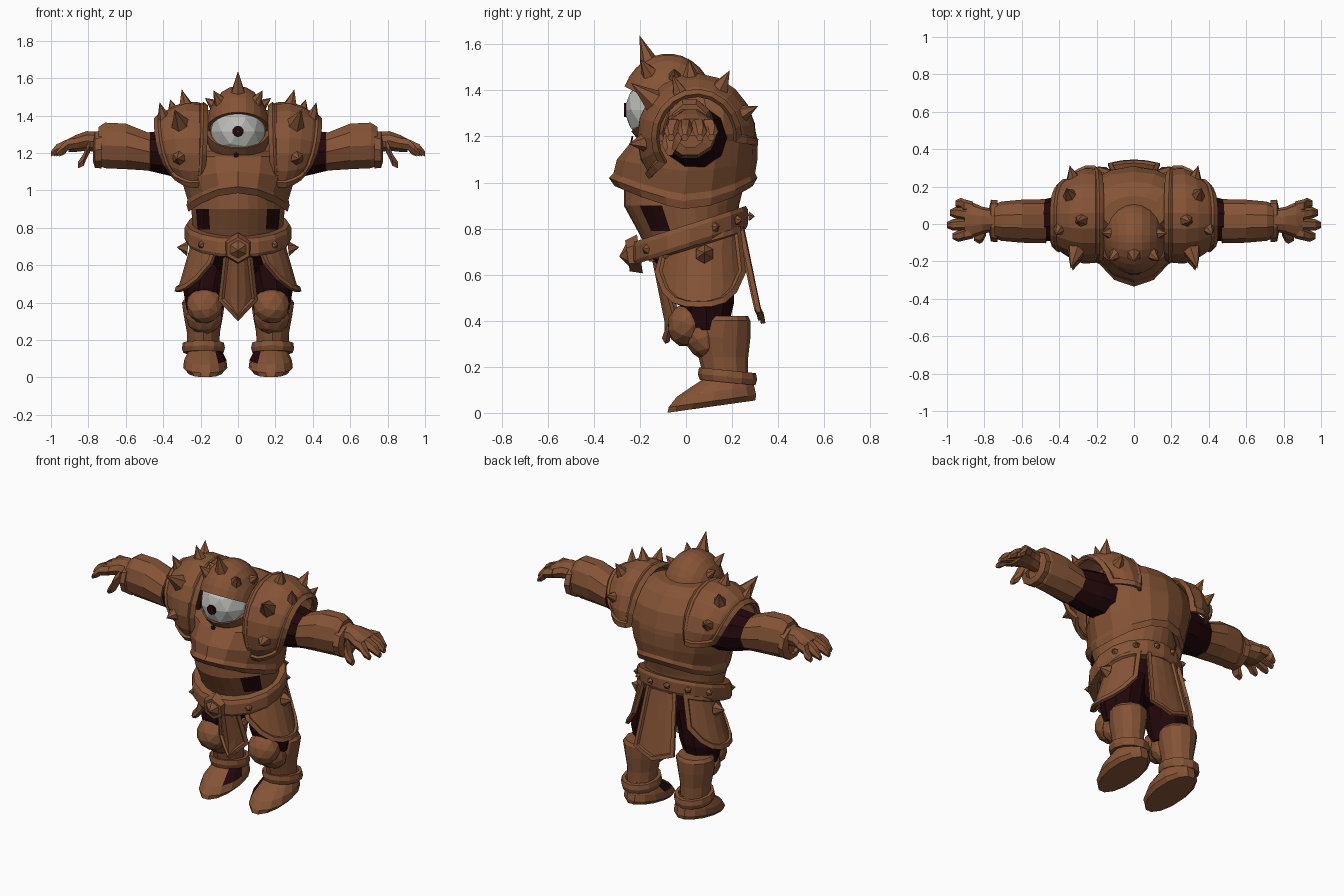
import bpy, bmesh, math
from mathutils import Vector, Matrix

cube = bpy.data.objects.get("Cube")
if cube:
    bpy.data.objects.remove(cube)


def material(name, rgb):
    m = bpy.data.materials.new(name)
    m.use_nodes = True
    m.diffuse_color = (*rgb, 1)
    m.node_tree.nodes["Principled BSDF"].inputs["Base Color"].default_value = (*rgb, 1)
    return m


BROWN = material("brown armour", (0.235, 0.088, 0.037))
DARK = material("dark cloth", (0.016, 0.002, 0.003))
WHITE = material("eye grey", (0.50, 0.50, 0.48))


def finish(bm, name, mats, mirror=False, solid=0, rule=None):
    if rule:
        for f in bm.faces:
            f.material_index = int(rule(f.calc_center_median()))
    me = bpy.data.meshes.new(name)
    bm.to_mesh(me)
    bm.free()
    ob = bpy.data.objects.new(name, me)
    bpy.context.collection.objects.link(ob)
    for m in mats:
        me.materials.append(m)
    if solid:
        mod = ob.modifiers.new("thickness", "SOLIDIFY")
        mod.thickness = abs(solid)
        mod.offset = math.copysign(1, solid)
    if mirror:
        ob.modifiers.new("mirror", "MIRROR").use_clip = False
    return ob


def zring(z, rx, yf, yb, cx=0, lift=0, tilt=0, p=1, n=16):
    """Horizontal ring: front may be pointed (p), lifted front and back, or tilted."""
    pts, mid, half = [], (yf + yb) / 2, (yb - yf) / 2
    for i in range(n):
        a = math.tau * i / n
        s = math.sin(a)
        y = mid + half * (s if s > 0 else -abs(s) ** p)
        pts.append(Vector((cx + rx * math.cos(a), y, z + lift * s * s + tilt * y)))
    return pts


def xring(x, y, z, ry, rz, n=10):
    return [Vector((x, y + ry * math.cos(math.tau * i / n), z + rz * math.sin(math.tau * i / n)))
            for i in range(n)]


def loft(name, rings, mat=BROWN, mirror=False, band=False, rule=None):
    bm = bmesh.new()
    rows = [[bm.verts.new(p) for p in r] for r in rings]
    n = len(rows[0])
    for a, b in zip(rows, rows[1:] + (rows[:1] if band else [])):
        for i in range(n):
            j = (i + 1) % n
            bm.faces.new((a[i], a[j], b[j], b[i]))
    if not band:
        bm.faces.new(rows[0][::-1])
        bm.faces.new(rows[-1])
    bmesh.ops.recalc_face_normals(bm, faces=bm.faces[:])
    mats = [mat, DARK] if rule else [mat]
    return finish(bm, name, mats, mirror, rule=rule)


def sheet(name, func, nu, nv, outward, mirror=False, rim=0.025):
    """Curved armour plate with a raised border."""
    bm = bmesh.new()
    g = [[bm.verts.new(func(i / nu, j / nv)) for j in range(nv + 1)] for i in range(nu + 1)]
    for i in range(nu):
        for j in range(nv):
            bm.faces.new((g[i][j], g[i + 1][j], g[i + 1][j + 1], g[i][j + 1]))
    bm.normal_update()
    if sum((f.normal * f.calc_area() for f in bm.faces), Vector()).dot(Vector(outward)) < 0:
        bmesh.ops.reverse_faces(bm, faces=bm.faces[:])
    inner = bm.faces[:]
    for width, depth in ((rim, 0), (.005, -.014)):
        bm.normal_update()
        bmesh.ops.inset_region(bm, faces=inner, thickness=width, depth=depth,
                               use_boundary=True, use_even_offset=True)
    return finish(bm, name, [BROWN], mirror, -0.02)


def spikes(name, items, mirror=False, sides=6, tip=0, mat=BROWN):
    bm = bmesh.new()
    for base, direction, r, length in items:
        d = Vector(direction).normalized()
        m = Matrix.Translation(Vector(base) + d * length / 2) @ d.to_track_quat("Z", "Y").to_matrix().to_4x4()
        bmesh.ops.create_cone(bm, cap_ends=True, segments=sides, radius1=r, radius2=r * tip,
                              depth=length, matrix=m)
    return finish(bm, name, [mat], mirror)


def ball(name, loc, size, mat, mirror=False, turn=0):
    bm = bmesh.new()
    bmesh.ops.create_icosphere(bm, subdivisions=2, radius=1,
                               matrix=Matrix.Translation(loc) @ Matrix.Rotation(turn, 4, "X")
                               @ Matrix.Diagonal((*size, 1)))
    return finish(bm, name, [mat], mirror)


# Chest plate with a keeled front and a lip at the bottom
chest = [(.93, .235, -.27, .26, .09), (.885, .265, -.31, .29, .1), (.92, .275, -.335, .31, .1),
         (.95, .27, -.315, .30, .09), (1.05, .30, -.30, .31, .05), (1.18, .32, -.235, .31, 0),
         (1.21, .32, -.15, .305, 0), (1.31, .29, -.10, .28, 0), (1.39, .24, -.08, .225, 0),
         (1.43, .17, -.06, .15, 0)]
loft("chest_plate", [zring(z, rx, f, b, lift=l, p=1.5) for z, rx, f, b, l in chest])

# Abdomen with dark gaps at the sides and below the belt
waist = [(.56, .13, -.06, .18), (.67, .22, -.15, .22), (.79, .24, -.21, .22),
         (.90, .25, -.27, .23), (1.02, .23, -.27, .26)]
loft("abdomen", [zring(z, rx, f, b, p=1.3, n=28) for z, rx, f, b in waist],
     rule=lambda c: c.z < .66 or (c.y > .1 and c.z < .75) or (-.175 < c.y < -.075 and .8 < c.z < .92))

# Belt, buckle and studs
def belt_ring(dz, grow):
    return zring(.765 + dz, .265 + grow, -.22 - grow, .25 + grow, tilt=.32)

loft("belt", [belt_ring(-.05, -.03), belt_ring(-.05, .01), belt_ring(-.03, .02),
              belt_ring(.03, .02), belt_ring(.05, .01), belt_ring(.05, -.03)], band=True)
spikes("belt_buckle", [((0, -.2, .69), (0, -1, -.15), .085, .055)], tip=.8)
spikes("buckle_point", [((0, -.25, .685), (0, -1, -.15), .055, .04)])
studs = []
for deg in (-45, 25, 52, 78):
    a = math.radians(deg)
    y = .015 + .265 * math.sin(a)
    studs.append(((.278 * math.cos(a), y, .765 + .32 * y), (math.cos(a), math.sin(a), 0), .022, .025))
spikes("belt_studs", studs, True, 5)

# Hip plates
def hip(u, v):
    a = math.radians(-64 + 120 * u)
    k = 2 * u - 1
    low = .46 + .15 * abs(k) ** 3
    y = .07 + (.20 + .03 * v) * math.sin(a)
    top = .74 + .3 * y
    return Vector(((.255 + .085 * v) * math.cos(a), y, top + (low - top) * v))

sheet("hip_plates", hip, 8, 4, (1, 0, 0), True)
spikes("hip_spikes", [((.268, .08, .69), (1, 0, .1), .042, .06)], True)

# Front and back hanging flaps, with edges bowed towards the body
def flap(top, bottom, y0, y1, w0, w1, point, bow):
    def f(u, v):
        k = 2 * u - 1
        low = bottom + point * abs(k)
        return Vector((k * (w0 + (w1 - w0) * v), y0 + (y1 - y0) * v + bow * k * k,
                       top + (low - top) * v))
    return f

sheet("front_flap", flap(.68, .30, -.165, -.09, .075, .105, .11, .05), 4, 4, (0, -1, 0), rim=.022)
sheet("back_flap", flap(.84, .39, .26, .345, .10, .14, .05, -.02), 4, 4, (0, 1, 0), rim=.022)

# Legs
loft("thighs", [zring(z, r, .09 - r, .09 + r, cx=x, n=10)
                for z, r, x in ((.36, .095, .18), (.48, .125, .17), (.68, .125, .135))], DARK, True)
shin = [(.14, .085, .08, .27), (.24, .088, .055, .27), (.33, .105, .04, .28),
        (.40, .115, .06, .28), (.42, .10, .07, .27)]
loft("shin_guards", [zring(z, rx, f, b, cx=.185, n=12, p=1.2) for z, rx, f, b in shin], mirror=True)
ball("knee_guards", (.178, .005, .385), (.1, .085, .1), BROWN, True, -.35)
ball("lower_knee_plates", (.18, .07, .325), (.1, .075, .1), BROWN, True, .4)
cuff = [(-.025, .09), (-.025, .108), (0, .115), (.028, .11), (.028, .09)]
loft("ankle_bands", [zring(.175 + dz, r, .18 - r * 1.12, .18 + r * 1.12, cx=.185, n=12, tilt=-.1)
                     for dz, r in cuff], mirror=True, band=True)
# Shoes, with the dark sock showing on the inner side of the instep
foot = [(.012, .095, -.085, .305), (.035, .118, -.08, .31), (.075, .113, -.045, .30),
        (.11, .095, .02, .285), (.14, .08, .08, .27)]
loft("shoes", [zring(z, rx, f, b, cx=.175, n=14, tilt=.14) for z, rx, f, b in foot], mirror=True,
     rule=lambda c: c.z > .088 and c.x < .12 and c.y < .15)

# Arms
loft("upper_arms", [xring(*r) for r in ((.2, .045, 1.195, .145, .145), (.36, .035, 1.2, .13, .13),
                                        (.52, .015, 1.21, .105, .1))], DARK, True)
loft("forearm_guards", [xring(*r) for r in ((.465, .015, 1.205, .095, .09), (.47, .015, 1.205, .118, .105),
     (.60, .015, 1.235, .115, .128), (.71, .015, 1.24, .105, .128), (.745, .015, 1.235, .09, .11))], mirror=True)
loft("wrist_cuffs", [xring(*r) for r in ((.735, .015, 1.22, .07, .08), (.73, .015, 1.22, .112, .108),
     (.765, .018, 1.215, .112, .1), (.775, .018, 1.22, .065, .07))], mirror=True, band=True)
loft("palms", [xring(*r) for r in ((.74, .02, 1.258, .058, .058), (.81, .02, 1.264, .072, .055),
     (.87, .02, 1.25, .098, .047), (.905, .022, 1.24, .09, .038))], mirror=True)

# Fingers and thumb share one bent taper
def finger(name, pts, r):
    loft(name, [xring(*p, r * k, r * k, 6) for p, k in zip(pts, (1, 1.05, .95, .5))], mirror=True)

for label, y0, y1, x1 in (("little", .088, .11, .955), ("ring", .045, .06, .985),
                          ("middle", .0, -.005, 1.0), ("index", -.045, -.065, .97)):
    finger(label + "_fingers", [(.86, y0, 1.252), (.91, (y0 + y1) / 2, 1.245),
                                (x1 - .03, y1, 1.22), (x1, y1, 1.195)], .032)
finger("thumbs", [(.79, -.02, 1.24), (.81, -.055, 1.205), (.825, -.068, 1.165), (.855, -.07, 1.135)], .04)

# Shoulder shells, open to the outside for the arm
PROFILE = [(.16, .255), (.2, .285), (.28, .288), (.35, .264), (.41, .228), (.45, .185)]

def shoulder(u, v):
    i = min(int(u * 5 + 1e-6), 4)
    t = u * 5 - i
    x, r = (PROFILE[i][k] + (PROFILE[i + 1][k] - PROFILE[i][k]) * t for k in (0, 1))
    a = math.radians(-8 + 228 * v)
    x = .22 + (x - .22) * (1 - .38 * abs(2 * v - 1) ** 3)
    return Vector((x, .045 + .94 * r * math.cos(a), 1.2 + r * math.sin(a)))

sheet("shoulder_plates", shoulder, 5, 12, (.3, 0, 1), True, .03)
items = []
for u, deg, r, length in ((.5, 142, .052, .13), (.55, 186, .042, .07), (.6, 62, .04, .09),
                          (.42, 96, .037, .085), (.78, 112, .034, .09), (.6, 25, .037, .075)):
    a = math.radians(deg)
    out = Vector((.25, math.cos(a), math.sin(a)))
    items.append((shoulder(u, (deg + 8) / 228) - out * .026, out, r, length))
spikes("shoulder_spikes", items, True)

# Helmet: sphere with its poles at the eye corners, opened as a lens at the front
bm = bmesh.new()
bmesh.ops.create_uvsphere(bm, u_segments=30, v_segments=12, radius=1,
                          matrix=Matrix.Rotation(math.pi / 2, 4, "Y"))
gone = []
for f in bm.faces:
    c = f.calc_center_median()
    if -24 < math.degrees(math.atan2(c.z, -c.y)) < 24:
        gone.append(f)
bmesh.ops.delete(bm, geom=gone, context="FACES")
bmesh.ops.transform(bm, verts=bm.verts[:], matrix=Matrix.Translation((0, -.078, 1.32))
                    @ Matrix.Diagonal((.17, .207, .24, 1)))
for v in bm.verts:
    v.co.y += .3 * max(0, 1.32 - v.co.z)
finish(bm, "helmet", [BROWN], solid=-.02)
spikes("helmet_crest_spike", [((0, -.16, 1.52), (0, -.35, 1), .042, .125)])
spikes("helmet_side_spikes", [((.095, -.16, 1.475), (.5, -.5, .8), .037, .08),
                              ((.125, -.05, 1.455), (.8, 0, .6), .034, .065)], True)

# Eye, pupil and the small dark mouth below
ball("eye", (0, -.108, 1.315), (.153, .162, .15), WHITE)
spikes("pupil", [((0, -.26, 1.315), (0, -1, 0), .03, .009)], sides=10, tip=1, mat=DARK)
spikes("mouth", [((-.01, -.231, 1.187), (0, -1, .2), .014, .008)], tip=1, mat=DARK)
